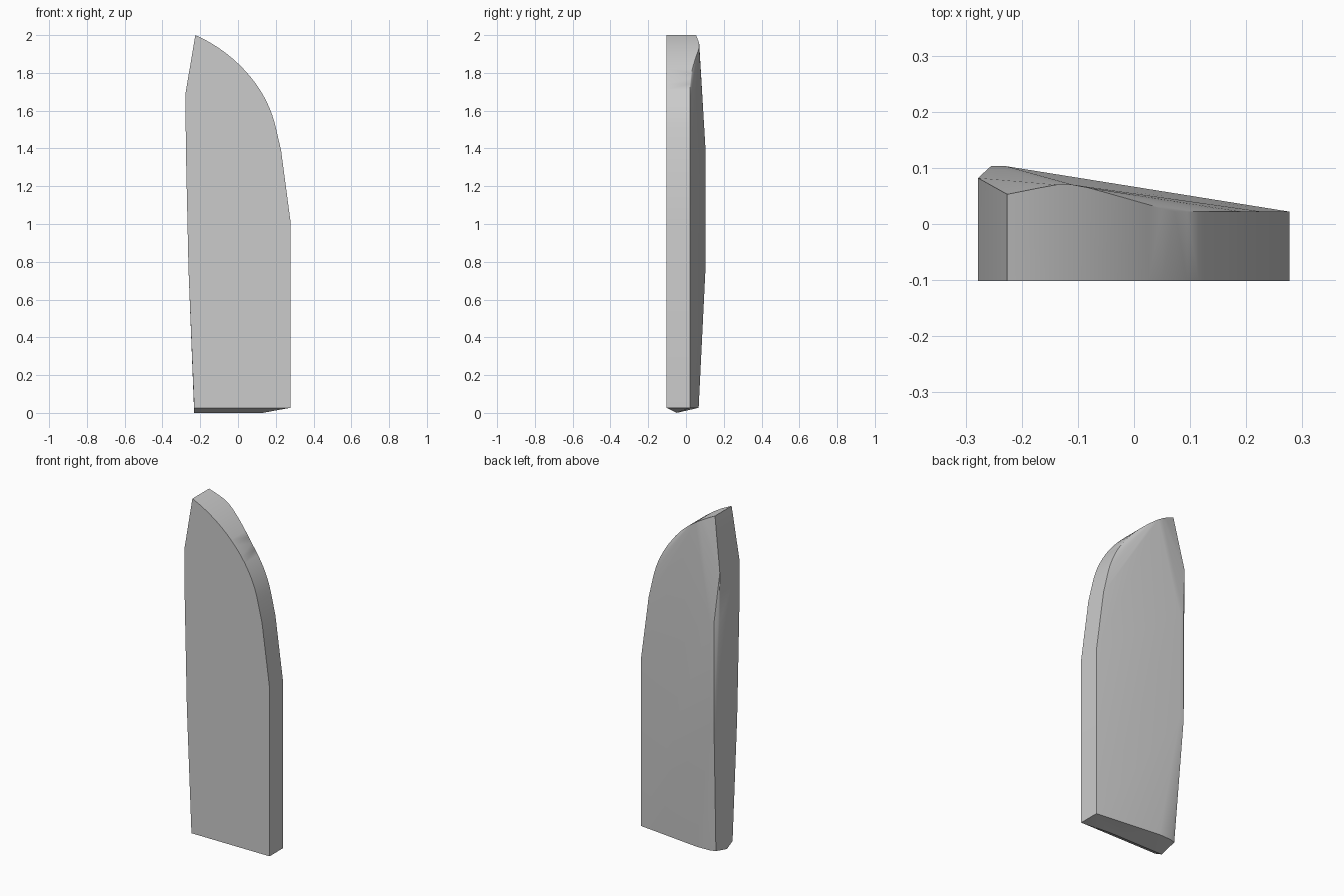
import bpy
import bmesh
import math
from mathutils import Vector
from mathutils.geometry import interpolate_bezier

cube = bpy.data.objects.get("Cube")
if cube:
    bpy.data.objects.remove(cube, do_unlink=True)

FRONT_Y = -0.102
EDGE_Y = 0.022

# Single grey finish
grey = bpy.data.materials.new("plain_grey")
grey.use_nodes = True
color = (0.6, 0.6, 0.6, 1)
grey.diffuse_color = color
grey.node_tree.nodes["Principled BSDF"].inputs["Base Color"].default_value = color


def shoulder_depth(x):
    """Back edge depth along the curved top."""
    stops = [(-0.226, 0.053), (-0.14, 0.07), (-0.1, 0.07), (0.07, EDGE_Y)]
    for (x0, y0), (x1, y1) in zip(stops, stops[1:]):
        if x <= x1:
            return y0 + (y1 - y0) * (x - x0) / (x1 - x0)
    return EDGE_Y


# Outline as (x, z, back depth): left side, curved shoulder, right side
left = [(-0.232, 0.027, 0.053), (-0.262, 0.76, 0.082),
        (-0.276, 1.4, 0.082), (-0.278, 1.69, 0.082)]
arc = interpolate_bezier(Vector((-0.226, 2.0)), Vector((-0.04, 1.92)),
                         Vector((0.15, 1.74)), Vector((0.2, 1.51)), 20)
shoulder = [(p.x, p.y, shoulder_depth(p.x)) for p in arc]
right = [(0.228, 1.39, EDGE_Y), (0.277, 1.02, EDGE_Y), (0.277, 0.027, EDGE_Y)]

points = []
for x, z, depth in left + shoulder + right:
    points += [(x, FRONT_Y, z), (x, depth, z)]

# Raised ridge on the back, and the blunt keel underneath
points += [(x, 0.103, z) for x in (-0.255, -0.228) for z in (0.76, 1.4)]
points += [(-0.2, 0.064, 0.027), (-0.12, 0.067, 0.027)]
points += [(-0.232, -0.05, 0), (0.13, -0.05, 0)]

# The slab is the convex skin around these points
bm = bmesh.new()
for p in points:
    bm.verts.new(p)
hull = bmesh.ops.convex_hull(bm, input=bm.verts)
loose = [v for v in bm.verts if not v.link_faces]
bmesh.ops.delete(bm, geom=loose, context='VERTS')
bmesh.ops.dissolve_limit(bm, angle_limit=math.radians(0.5),
                         verts=bm.verts, edges=bm.edges)
bmesh.ops.recalc_face_normals(bm, faces=bm.faces)
mesh = bpy.data.meshes.new("blade_slab")
bm.to_mesh(mesh)
bm.free()
mesh.materials.append(grey)

slab = bpy.data.objects.new("blade_slab", mesh)
bpy.context.collection.objects.link(slab)
bpy.ops.object.select_all(action='DESELECT')
slab.select_set(True)
bpy.context.view_layer.objects.active = slab
bpy.ops.object.shade_smooth_by_angle(angle=math.radians(25))
